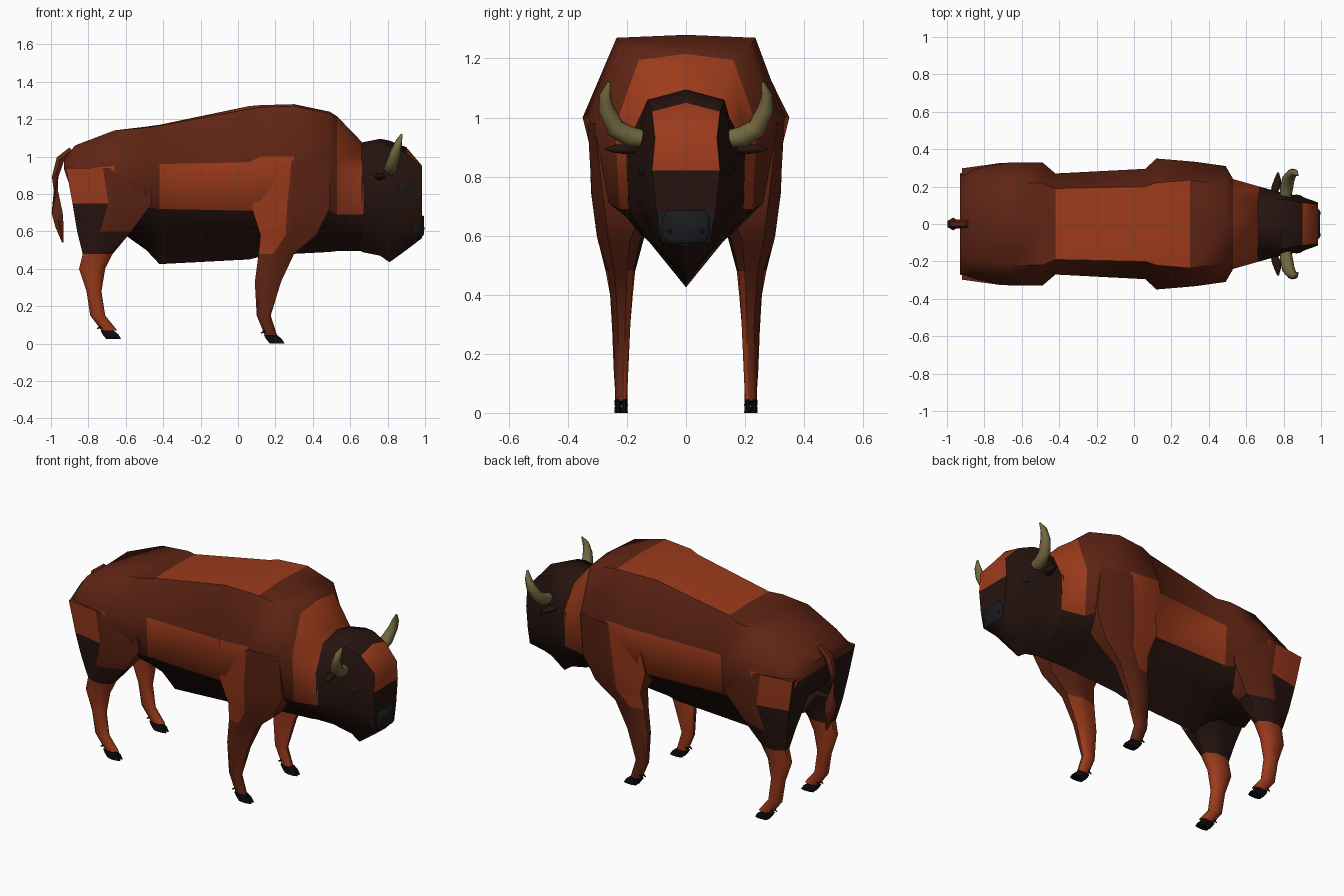
import bpy, bmesh, math
from mathutils import Vector

if "Cube" in bpy.data.objects:
    bpy.data.objects.remove(bpy.data.objects["Cube"])

def mat(name, r, g, b):
    m = bpy.data.materials.new(name)
    m.diffuse_color = (r, g, b, 1)
    m.use_nodes = True
    m.node_tree.nodes["Principled BSDF"].inputs["Base Color"].default_value = m.diffuse_color
    return m

RUST = mat("rust", .33, .043, .011)
BROWN = mat("brown", .115, .018, .007)
DARK = mat("dark_brown", .020, .007, .005)
BLACK = mat("black", .004, .003, .003)
HORN = mat("horn", .17, .14, .05)
GREY = mat("muzzle_grey", .010, .011, .012)

def build(name, verts, faces, mats, mirror=False):
    """Mesh object with one material per face, optionally mirrored across y."""
    me = bpy.data.meshes.new(name)
    me.from_pydata([tuple(v) for v in verts], [], faces)
    used = list(dict.fromkeys(mats))
    for m in used:
        me.materials.append(m)
    for p, m in zip(me.polygons, mats):
        p.material_index = used.index(m)
    bm = bmesh.new()
    bm.from_mesh(me)
    bmesh.ops.recalc_face_normals(bm, faces=bm.faces)
    bm.to_mesh(me)
    bm.free()
    ob = bpy.data.objects.new(name, me)
    bpy.context.collection.objects.link(ob)
    bpy.ops.object.select_all(action='DESELECT')
    ob.select_set(True)
    bpy.context.view_layer.objects.active = ob
    bpy.ops.object.shade_smooth_by_angle(angle=math.radians(58))
    if mirror:
        mod = ob.modifiers.new("mirror", 'MIRROR')
        mod.use_axis = (False, True, False)
        mod.use_mirror_merge = False
    return ob

def loft(name, rings, colour, caps=None, mirror=False):
    """Skin closed rings; colour(segment, column) picks the material."""
    n = len(rings[0])
    verts = [p for r in rings for p in r]
    faces, mats = [], []
    for s in range(len(rings) - 1):
        for j in range(n):
            k = (j + 1) % n
            faces.append((s*n + j, s*n + k, s*n + n + k, s*n + n + j))
            mats.append(colour(s, j))
    last = (len(rings) - 1) * n
    if caps:
        # end caps as horizontal strips, top to bottom
        strips = [(1, 0, 9), (1, 2, 8, 9), (2, 3, 7, 8), (3, 4, 6, 7), (4, 5, 6)]
        for base, cols in zip((0, last), caps):
            for st, c in zip(strips, cols):
                faces.append(tuple(base + i for i in st))
                mats.append(c)
    else:
        faces += [tuple(range(n)), tuple(range(last, last + n))]
        mats += [colour(0, 0), colour(len(rings) - 2, 0)]
    return build(name, verts, faces, mats, mirror)

def octagon(a0, a1, b0, b1, ta=.414, tb=.414):
    """Eight points filling the extents; ta and tb set how long the flats are."""
    unit = [(1, tb), (ta, 1), (-ta, 1), (-1, tb), (-1, -tb), (-ta, -1), (ta, -1), (1, -tb)]
    return [((a0+a1)/2 + (a1-a0)/2*u, (b0+b1)/2 + (b1-b0)/2*v) for u, v in unit]

def limb(name, secs, colour):
    """Leg-like loft; sections are z, x0, x1, y0, y1 and optional flats."""
    rings = [[(a, b, s[0]) for a, b in octagon(*s[1:])] for s in secs]
    return loft(name, rings, colour, mirror=True)

def tube(name, path, m, n=8, mirror=False):
    """Round tapering tube along x, y, z, radius points."""
    pts = [Vector(p[:3]) for p in path]
    rings = []
    for i, p in enumerate(pts):
        d = pts[min(i+1, len(pts)-1)] - pts[max(i-1, 0)]
        q = d.to_track_quat('Z', 'Y')
        r = path[i][3]
        rings.append([p + q @ Vector((r*math.cos(2*math.pi*k/n), r*math.sin(2*math.pi*k/n), 0))
                      for k in range(n)])
    return loft(name, rings, lambda s, j: m, mirror=mirror)

def torso_rings(secs, lean=0):
    """Sections: x, top z, (y, z) of four side points, bottom z."""
    rings = []
    for i, (x, zt, *s, zb) in enumerate(secs):
        half = [(0, zt)] + [(s[k], s[k+1]) for k in (0, 2, 4, 6)] + [(0, zb)]
        ln = lean if i == 0 else 0
        side = [(x + ln * max(0, r - 2) / 3, y, z) for r, (y, z) in enumerate(half)]
        rings.append(side + [(a, -y, z) for a, y, z in side[4:0:-1]])
    return rings

def band(j):
    return j if j < 5 else 9 - j

# body from rump to neck
body = [
    (-.93, .97, .17, .99, .27, .93, .26, .76, .12, .70, .76),
    (-.87, 1.055, .19, 1.06, .295, .93, .27, .76, .12, .67, .73),
    (-.66, 1.14, .22, 1.14, .33, .95, .29, .74, .14, .64, .62),
    (-.49, 1.16, .22, 1.155, .33, .95, .28, .73, .15, .62, .50),
    (-.42, 1.17, .19, 1.165, .27, .96, .26, .72, .15, .61, .425),
    (.06, 1.27, .20, 1.255, .295, .97, .27, .71, .15, .62, .45),
    (.12, 1.275, .22, 1.265, .35, 1.0, .28, .72, .15, .62, .465),
    (.30, 1.28, .235, 1.27, .335, 1.0, .27, .72, .15, .62, .48),
    (.49, 1.24, .21, 1.23, .31, .97, .26, .71, .15, .62, .49),
    (.53, 1.215, .16, 1.195, .24, .97, .225, .69, .15, .60, .495),
    (.67, 1.07, .12, 1.04, .20, .90, .195, .69, .13, .59, .495),
]

def body_colour(s, j):
    b = band(j)
    if b > 2:
        return DARK
    rust = {0: (4, 5, 6, 9), 1: (9,), 2: (0, 1, 4, 5, 6, 9)}[b]
    return RUST if s in rust else BROWN

loft("body", torso_rings(body, .2), body_colour,
     ([BROWN, BROWN, DARK, DARK, DARK], [DARK] * 5))

# head with beard
head = [
    (.66, 1.075, .123, 1.045, .203, .90, .197, .69, .132, .585, .49),
    (.76, 1.095, .13, 1.06, .175, .90, .165, .72, .10, .57, .47),
    (.81, 1.085, .13, 1.055, .165, .88, .155, .70, .08, .55, .435),
    (.90, 1.05, .115, 1.02, .145, .85, .135, .68, .075, .56, .50),
    (.985, .95, .105, .93, .115, .82, .10, .68, .08, .58, .565),
]
loft("head", torso_rings(head),
     lambda s, j: RUST if s == 3 and band(j) == 0 else DARK,
     ([DARK] * 5, [RUST, RUST, DARK, GREY, GREY]))

# muzzle and nostrils
loft("muzzle", [[(x, a, b) for a, b in octagon(-w, w, z0, z1, .8, .5)]
                for x, w, z0, z1 in ((.945, .095, .575, .68), (.985, .08, .572, .685), (.995, .07, .585, .68))],
     lambda s, j: GREY)
tube("nostrils", [(.97, .055, .615, .012), (.997, .057, .615, .009)], BLACK, 6, True)

# eyes, ears, horns
tube("eyes", [(.875, .13, .825, .026), (.88, .150, .825, .024), (.881, .155, .825, .012)], GREY, 8, True)
loft("ears", [[(a, y, b) for a, b in octagon(x0, x1, z0, z1)] for y, x0, x1, z0, z1 in
              ((.15, .73, .76, .885, .905), (.20, .735, .785, .875, .91),
               (.24, .75, .785, .88, .908), (.275, .765, .775, .89, .896))],
     lambda s, j: DARK, mirror=True)
tube("horns", [(.81, .14, .927, .030), (.815, .19, .935, .035), (.825, .24, .965, .034),
               (.845, .27, 1.03, .027), (.86, .274, 1.08, .019), (.875, .26, 1.12, .005)], HORN, 8, True)

# tail
tube("tail", [(-.89, 0, 1.035, .02), (-.95, 0, .985, .025), (-.978, 0, .89, .02),
              (-.967, 0, .70, .034), (-.955, 0, .63, .026), (-.937, 0, .54, .004)], BROWN, 6)

# front legs with shoulder muscle
def front_colour(s, j):
    if s < 3:
        return RUST if j == 2 else BROWN
    return RUST if j in (4, 5, 6) else BROWN

limb("front_legs", [
    (.98, .12, .49, .10, .333, .1, .8), (.72, .075, .49, .10, .318, .1, .65),
    (.58, .12, .42, .155, .298, .1, .5), (.48, .11, .30, .178, .264, .2, .5),
    (.33, .09, .23, .187, .25), (.15, .10, .175, .195, .242),
    (.04, .145, .21, .2, .24)], front_colour)

# hind legs with thigh muscle
def hind_colour(s, j):
    if s > 2:
        return RUST
    if j in (0, 1, 7) and s < 2:
        return BROWN
    return RUST if s == 0 and j == 2 else DARK

limb("hind_legs", [
    (.94, -.92, -.48, .05, .325, .1, .8), (.75, -.885, -.46, .075, .322, .1, .7),
    (.60, -.86, -.57, .14, .302, .15, .5), (.48, -.83, -.67, .172, .272),
    (.40, -.85, -.71, .18, .257), (.28, -.81, -.73, .19, .25),
    (.15, -.79, -.71, .195, .245), (.07, -.73, -.645, .2, .24)], hind_colour)

# cloven hooves and dewclaws
for part, x, z in (("front", .14, 0), ("hind", -.735, .025)):
    for side, y in (("inner", .199), ("outer", .221)):
        limb(f"{part}_{side}_hooves", [(z + .045, x, x + .07, y, y + .020),
                                       (z + .025, x + .01, x + .095, y - .001, y + .020),
                                       (z, x + .03, x + .11, y - .002, y + .021)], lambda s, j: BLACK)
        tube(f"{part}_{side}_dewclaws", [(x + .01, y + .010, z + .07, .008),
                                         (x - .018, y + .010, z + .055, .003)], BLACK, 5, True)
